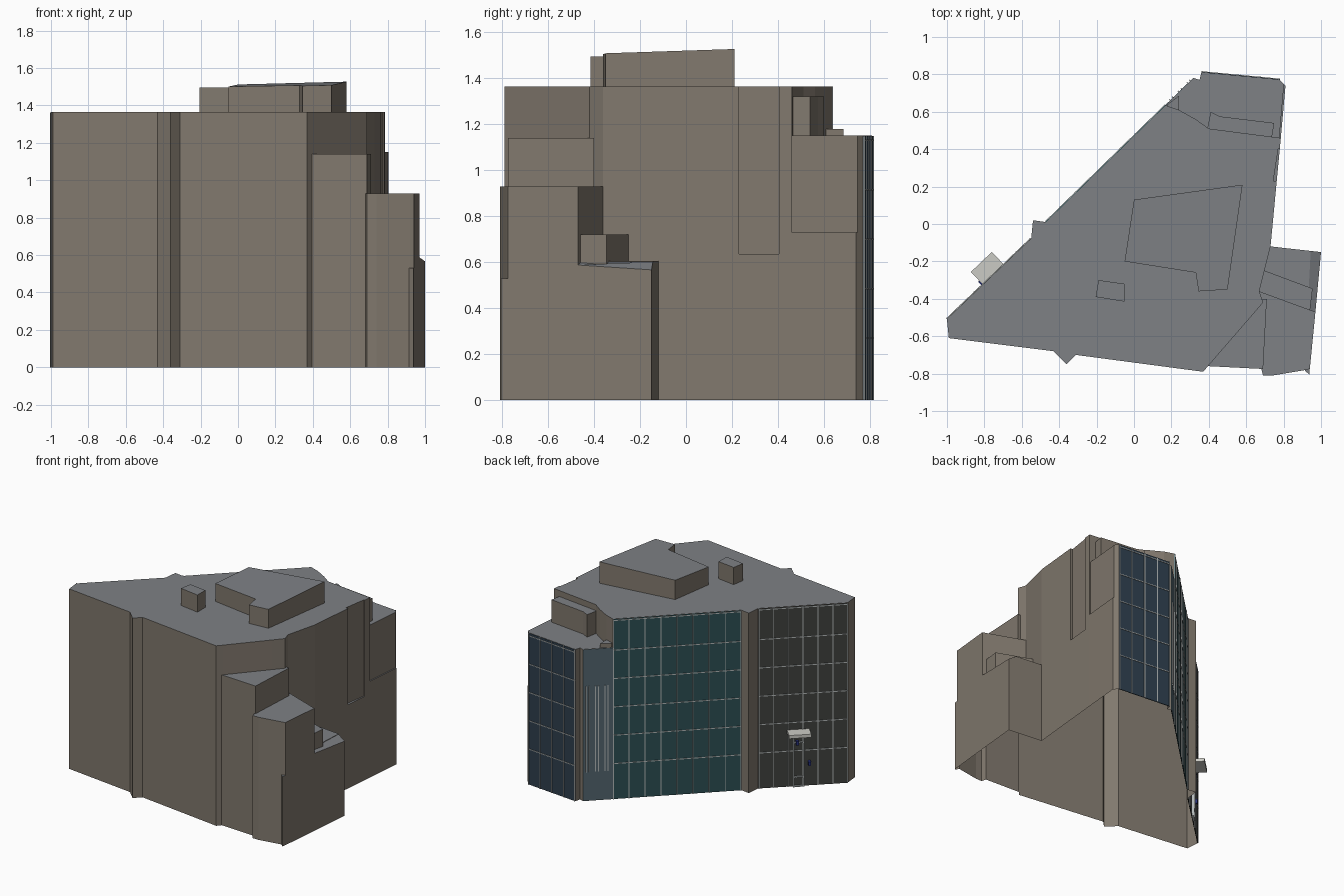
import bpy, bmesh
from mathutils import Vector

if "Cube" in bpy.data.objects:
    bpy.data.objects.remove(bpy.data.objects["Cube"])


def material(name, rgb):
    m = bpy.data.materials.new(name)
    m.diffuse_color = (*rgb, 1)
    m.use_nodes = True
    m.node_tree.nodes["Principled BSDF"].inputs["Base Color"].default_value = m.diffuse_color
    return m


STONE = material("stone", (0.22, 0.19, 0.155))
ROOF = material("roof_grey", (0.21, 0.22, 0.235))
NAVY = material("navy_glass", (0.028, 0.05, 0.075))
TEAL = material("teal_glass", (0.025, 0.075, 0.085))
PALE = material("pale_glass", (0.085, 0.13, 0.155))
SMOKE = material("smoke_glass", (0.05, 0.052, 0.048))
METAL = material("mullion_metal", (0.45, 0.48, 0.48))
WHITE = material("canopy_white", (0.6, 0.6, 0.56))
BLUE = material("lamp_blue", (0.02, 0.03, 0.2))


def add_prism(bm, plan, z0, top):
    """Extrude a plan outline from z0 to a height or to a sloping top."""
    f = top if callable(top) else (lambda x, y: top)
    lo = [bm.verts.new((x, y, z0)) for x, y in plan]
    hi = [bm.verts.new((x, y, f(x, y))) for x, y in plan]
    n = len(plan)
    bm.faces.new(lo[::-1])
    bm.faces.new(hi)
    for i in range(n):
        j = (i + 1) % n
        bm.faces.new((lo[i], lo[j], hi[j], hi[i]))


def finish(name, bm, *mats):
    bmesh.ops.recalc_face_normals(bm, faces=bm.faces)
    me = bpy.data.meshes.new(name)
    bm.to_mesh(me)
    bm.free()
    ob = bpy.data.objects.new(name, me)
    bpy.context.collection.objects.link(ob)
    for m in mats:
        me.materials.append(m)
    return ob


def prism(name, plan, z0, top, *mats):
    bm = bmesh.new()
    add_prism(bm, plan, z0, top)
    return finish(name, bm, *mats)


def paint_roofs(ob):
    for p in ob.data.polygons:
        p.material_index = 1 if p.normal.z > 0.5 else 0


def combine(target, tool, operation):
    tool.hide_render = True
    mod = target.modifiers.new("combine", "BOOLEAN")
    mod.operation, mod.solver, mod.object = operation, "EXACT", tool
    bpy.context.view_layer.objects.active = target
    bpy.ops.object.modifier_apply(modifier=mod.name)
    bpy.data.objects.remove(tool)


# Main tower
body = prism("building_shell", [
    (-1, -.51), (-.99, -.61), (-.43, -.68), (-.36, -.75), (-.31, -.70), (.37, -.79),
    (.40, -.755), (.63, -.49), (.69, -.42), (.67, -.36), (.73, -.12), (.785, .46),
    (.40, .51), (.33, .56), (.24, .61), (.17, .634), (-.47, .01), (-.54, .02), (-.55, -.08)],
    0, 1.365, STONE, ROOF)

# Lower blocks merged into the tower
blocks = [
    ("rear_wing", [(.6, .3), (.785, .46), (.81, .74), (.78, .77), (.36, .81), (.35, .77),
                   (.32, .78), (.17, .634), (.1, .4)], 1.15),
    ("rear_upper_box", [(.38, .45), (.73, .42), (.75, .54), (.46, .575), (.41, .60)], 1.32),
    ("rear_step", [(.15, .55), (.24, .58), (.24, .685), (.18, .64)], 1.18),
    ("front_terrace", [(.395, -.76), (.69, -.775), (.71, -.4), (.5, -.4)], 1.14),
    ("corner_block", [(.69, -.81), (.74, -.81), (.92, -.78), (.94, -.775), (.97, -.47),
                      (.67, -.36), (.6, -.45)], 0.93),
    ("corner_fin", [(.90, -.75), (.915, -.785), (.937, -.805), (.943, -.74)], 0.53),
    ("side_low_wing", [(.6, -.12), (.73, -.12), (.945, -.144), (.93, -.42), (.6, -.4)][::-1], 0.605),
    ("side_low_edge", [(.92, -.46), (.969, -.48), (1, -.15), (.94, -.1435)],
     lambda x, y: .605 - .7 * max(0, x - .945)),
    ("side_box", [(.6, -.38), (.94, -.47), (.955, -.345), (.70, -.25), (.6, -.22)], 0.72),
]
for name, plan, top in blocks:
    combine(body, prism(name, plan, 0, top), "UNION")

# Shallow cuts in the right wall: slot and window recess
combine(body, prism("slot_cut", [(.745, .23), (.83, .23), (.83, .405), (.772, .405)], .635, 2), "DIFFERENCE")
combine(body, prism("recess_cut", [(.777, .461), (.85, .461), (.85, .745), (.802, .745)], .73, 2), "DIFFERENCE")

# Open underside, grey roofs
bm = bmesh.new()
bm.from_mesh(body.data)
bmesh.ops.delete(bm, geom=[f for f in bm.faces if f.normal.z < -.9 and f.calc_center_median().z < .01],
                 context="FACES")
bm.to_mesh(body.data)
bm.free()
paint_roofs(body)

# Rooftop structures
for name, plan, top in [
    ("roof_penthouse", [(-.05, -.2), (.33, -.26), (.345, -.36), (.50, -.35), (.58, .21), (0, .13)],
     lambda x, y: 1.508 + .022 * x + .03 * y),
    ("roof_vent_box", [(-.205, -.39), (-.05, -.415), (-.05, -.32), (-.19, -.30)], 1.495)]:
    paint_roofs(prism(name, plan, 1.36, top, STONE, ROOF))


def wall_box(bm, p, q, a, b, z0, z1, d0, d1):
    """Box along wall p->q between distances a and b, standing d0..d1 out from it."""
    p, q = Vector(p), Vector(q)
    u = (q - p).normalized()
    n = Vector((u.y, -u.x))
    add_prism(bm, [tuple(p + u * s + n * d) for s, d in ((a, d0), (b, d0), (b, d1), (a, d1))], z0, z1)


def facade(name, p, q, top, glass, cols, rows):
    length = (Vector(q) - Vector(p)).length
    bm = bmesh.new()
    wall_box(bm, p, q, 0, length, 0, top, -.002, .003)
    finish(name + "_glass", bm, glass)
    bm = bmesh.new()
    w = .003
    for i in range(cols + 1 if cols else 0):
        s = min(max(length * i / cols, w), length - w)
        wall_box(bm, p, q, s - w, s + w, 0, top, .002, .008)
    for z in rows:
        wall_box(bm, p, q, 0, length, z - w, z + w, .002, .007)
    finish(name + "_mullions", bm, METAL)


# Glazed walls
ROWS = [.27, .485, .70, .915, 1.13]
A, B = (.17, .634), (-.47, .01)
C, D = (-.55, -.08), (-1, -.51)
E = (.32, .78)
facade("back_wall", (.78, .77), (.36, .81), 1.148, NAVY, 4, ROWS)
facade("main_wall", A, B, 1.363, TEAL, 8, ROWS + [1.355])
facade("entrance_wall", C, D, 1.363, SMOKE, 6, ROWS + [1.355])
facade("stair_wall", E, A, 1.148, PALE, 0, [])

# Narrow window strips on the stair wall
bm = bmesh.new()
for s in (.02, .04, .085, .105, .15, .17):
    wall_box(bm, E, A, s, s + .006, .22, .87, .002, .01)
finish("stair_window_strips", bm, METAL)

# Entrance: canopy, door frame and lamps
bm = bmesh.new()
wall_box(bm, C, D, .20, .355, .405, .43, 0, .095)
finish("entrance_canopy", bm, WHITE)
bm = bmesh.new()
for s in (.24, .31):
    wall_box(bm, C, D, s, s + .008, 0, .405, .002, .02)
for z in (.0, .07, .33):
    wall_box(bm, C, D, .24, .318, z, z + .008, .002, .018)
finish("door_frame", bm, METAL)
bm = bmesh.new()
for s, z in ((.26, .32), (.345, .16)):
    wall_box(bm, C, D, s, s + .018, z, z + .03, .002, .03)
finish("entrance_lamps", bm, BLUE)
